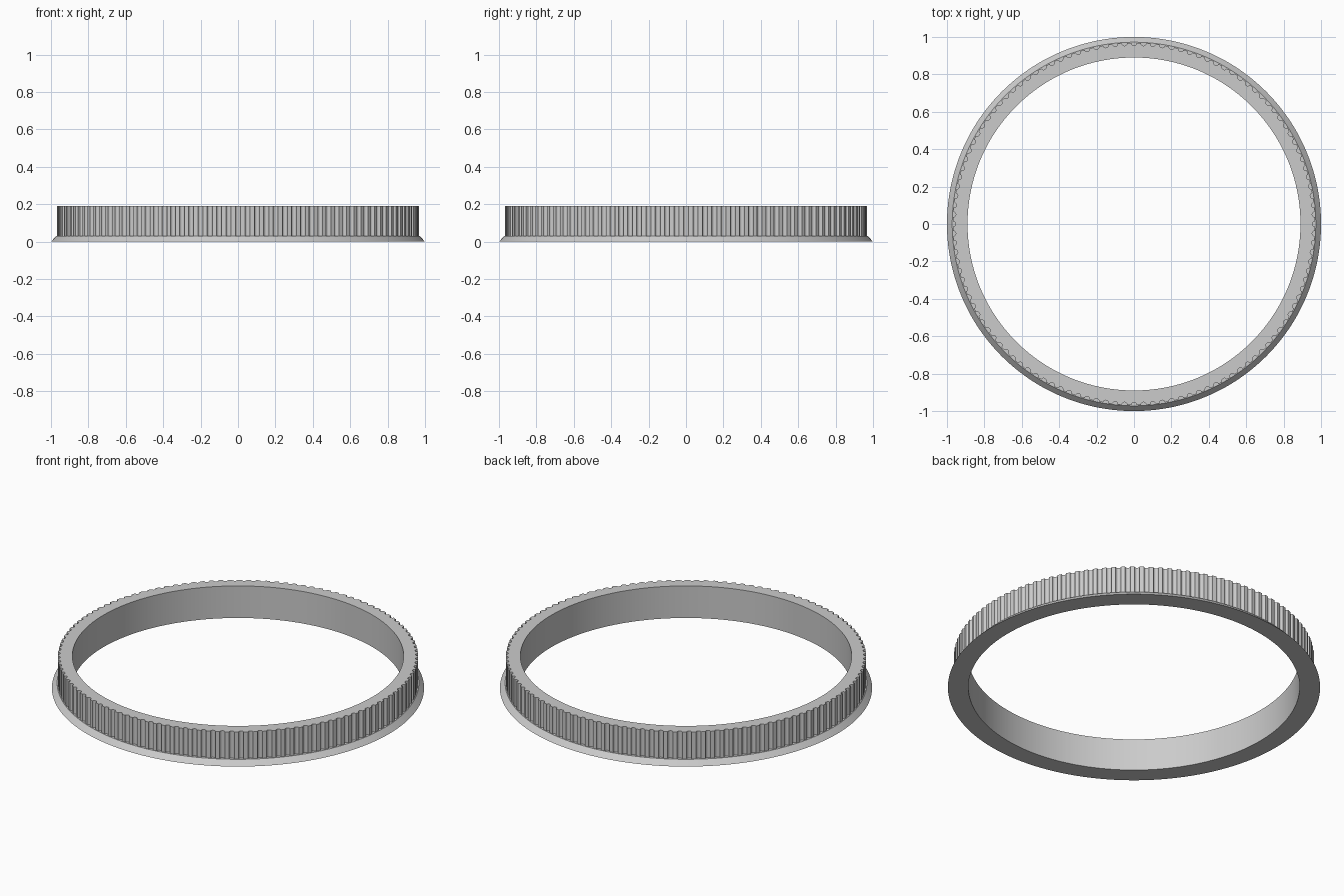
import bpy
import bmesh
from math import sin, cos, pi, radians

cube = bpy.data.objects.get("Cube")
if cube:
    bpy.data.objects.remove(cube)

GROOVES = 120
STEPS = 8
R_IN, R_WALL, R_LEDGE, R_BASE = 0.89, 0.968, 0.972, 1.0
Z_LEDGE, Z_TOP = 0.03, 0.19
GROOVE_R = 0.014

# Outline of the fluted wall: flat lands with half-round grooves between
outline = []
for g in range(GROOVES):
    centre = 2 * pi * g / GROOVES
    for s in range(STEPS + 1):
        t = pi * s / STEPS
        angle = centre - cos(t) * GROOVE_R / R_WALL
        outline.append((angle, R_WALL - GROOVE_R * sin(t)))

bm = bmesh.new()


def loop(z, radius=None):
    """Closed loop of vertices, round or following the fluted outline."""
    return [bm.verts.new(((radius or r) * cos(a), (radius or r) * sin(a), z))
            for a, r in outline]


# Cross-section, walked from the inner bottom edge around to the inner top
loops = [loop(0, R_IN), loop(0, R_BASE), loop(Z_LEDGE, R_LEDGE),
         loop(Z_LEDGE), loop(Z_TOP), loop(Z_TOP, R_IN)]
count = len(outline)
for k, low in enumerate(loops):
    high = loops[(k + 1) % len(loops)]
    for i in range(count):
        j = (i + 1) % count
        bm.faces.new((low[i], low[j], high[j], high[i]))
bmesh.ops.recalc_face_normals(bm, faces=bm.faces)

mesh = bpy.data.meshes.new("fluted_ring")
bm.to_mesh(mesh)
bm.free()
ring = bpy.data.objects.new("fluted_ring", mesh)
bpy.context.collection.objects.link(ring)

# Plain grey material
grey = bpy.data.materials.new("light_grey")
grey.use_nodes = True
colour = (0.6, 0.6, 0.6, 1)
grey.diffuse_color = colour
grey.node_tree.nodes["Principled BSDF"].inputs["Base Color"].default_value = colour
mesh.materials.append(grey)

# Smooth round walls, sharp rims
bpy.ops.object.select_all(action="DESELECT")
ring.select_set(True)
bpy.context.view_layer.objects.active = ring
bpy.ops.object.shade_smooth_by_angle(angle=radians(30))
